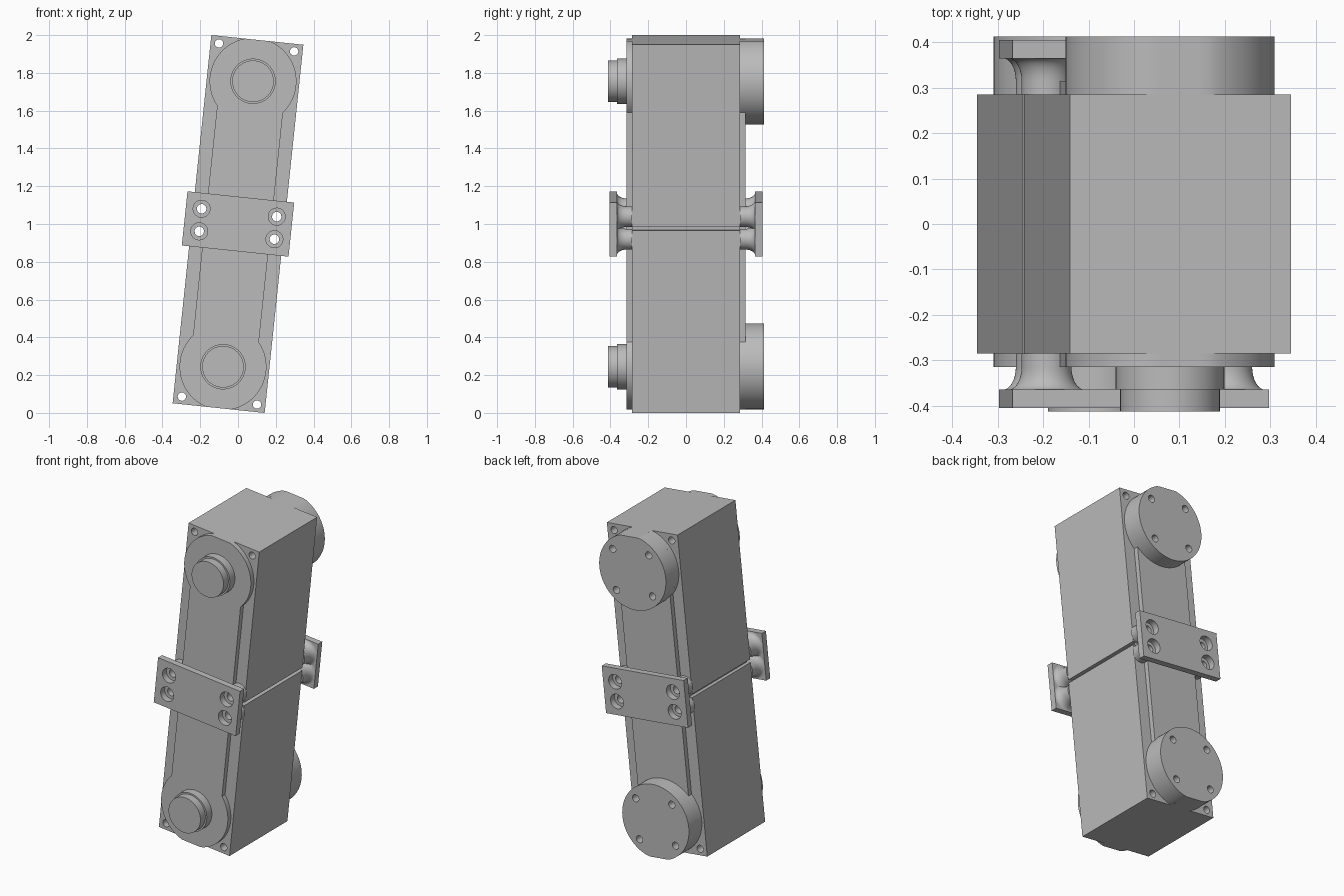
import bpy
import bmesh
from math import cos, sin, pi, radians, asin

cube = bpy.data.objects.get("Cube")
if cube:
    bpy.data.objects.remove(cube, do_unlink=True)

TILT = radians(6)
HALF_W, HALF_L, HALF_D = 0.245, 0.98, 0.285   # housing half sizes
HUB_Z, HUB_R, BAR = 0.76, 0.23, 0.175         # cover plate shape
COVER, PLATE_IN, PLATE_OUT = 0.315, 0.365, 0.405

grey = bpy.data.materials.new("machined_grey")
grey.use_nodes = True
grey.diffuse_color = (0.5, 0.5, 0.5, 1)
grey.node_tree.nodes["Principled BSDF"].inputs["Base Color"].default_value = (0.5, 0.5, 0.5, 1)


def finish(name, bm):
    """Turn a bmesh into a tilted, standing object."""
    bmesh.ops.recalc_face_normals(bm, faces=bm.faces)
    mesh = bpy.data.meshes.new(name)
    bm.to_mesh(mesh)
    bm.free()
    mesh.materials.append(grey)
    obj = bpy.data.objects.new(name, mesh)
    bpy.context.collection.objects.link(obj)
    obj.rotation_euler.y = TILT
    obj.location.z = 1
    return obj


def add_prism(bm, outline, y0, y1):
    """Extrude an (x, z) outline along y."""
    face = bm.faces.new([bm.verts.new((x, y0, z)) for x, z in outline])
    out = bmesh.ops.extrude_face_region(bm, geom=[face])
    verts = [g for g in out["geom"] if isinstance(g, bmesh.types.BMVert)]
    bmesh.ops.translate(bm, verts=verts, vec=(0, y1 - y0, 0))


def prism(name, outline, y0, y1):
    bm = bmesh.new()
    add_prism(bm, outline, y0, y1)
    return finish(name, bm)


def rect(w, z0, z1):
    return [(-w, z0), (w, z0), (w, z1), (-w, z1)]


def circle(x, z, r, n=48):
    return [(x + r * cos(2 * pi * i / n), z + r * sin(2 * pi * i / n)) for i in range(n)]


def trim(outline):
    """Flatten an outline where it passes the housing ends."""
    return [(x, max(-HALF_L, min(HALF_L, z))) for x, z in outline]


def lathe(name, profile, x, z, closed=False, n=48):
    """Revolve an (r, y) profile about a y-parallel axis."""
    bm = bmesh.new()
    rings = [[bm.verts.new((px, y, pz)) for px, pz in circle(x, z, r, n)] for r, y in profile]
    pairs = list(zip(rings, rings[1:]))
    if closed:
        pairs.append((rings[-1], rings[0]))
    else:
        bm.faces.new(rings[0])
        bm.faces.new(rings[-1])
    for a, b in pairs:
        for i in range(n):
            j = (i + 1) % n
            bm.faces.new((a[i], a[j], b[j], b[i]))
    return finish(name, bm)


def drill(obj, holes, y0, y1):
    """Cut round holes (x, z, r) between two depths."""
    bm = bmesh.new()
    for x, z, r in holes:
        add_prism(bm, circle(x, z, r, 32), y0, y1)
    cutter = finish("drill_cutter", bm)
    cutter.hide_render = True
    mod = obj.modifiers.new("holes", "BOOLEAN")
    mod.operation, mod.solver, mod.object = "DIFFERENCE", "EXACT", cutter
    bpy.context.view_layer.objects.active = obj
    bpy.ops.object.modifier_apply(modifier=mod.name)
    bpy.data.objects.remove(cutter, do_unlink=True)


def grid(dx, dz, r, cz=0):
    return [(sx * dx, cz + sz * dz, r) for sx in (-1, 1) for sz in (-1, 1)]


parts = []

# Housing with a narrow seam around its middle and bores through its depth
g, w = 0.01, HALF_W - 0.025
right = [(HALF_W, -HALF_L), (HALF_W, -g), (w, -g), (w, g), (HALF_W, g), (HALF_W, HALF_L)]
housing = prism("housing", right + [(-x, z) for x, z in reversed(right)], -HALF_D, HALF_D)
drill(housing, grid(0.2, 0.94, 0.022) + grid(0.2, 0.06, 0.025), -0.5, 0.5)
parts.append(housing)

# Cover plates: two round hubs joined by a straight bar
a0 = -asin((HUB_R ** 2 - BAR ** 2) ** 0.5 / HUB_R)
steps = 48
arc = [a0 + (pi - 2 * a0) * i / steps for i in range(steps + 1)]
top = [(HUB_R * cos(a), HUB_Z + HUB_R * sin(a)) for a in arc]
cover = trim(top + [(-x, -z) for x, z in top])
for side, s in (("front", -1), ("back", 1)):
    parts.append(prism(side + "_cover", cover, s * HALF_D, s * COVER))

for end, s in (("lower", -1), ("upper", 1)):
    # Stepped shaft on the front
    parts.append(lathe(end + "_shaft", [(0.12, -COVER), (0.12, -PLATE_IN),
                                        (0.11, -PLATE_IN), (0.11, -0.413)], 0, s * HUB_Z))
    # Output flange with four blind screw holes on the back
    flange = prism(end + "_flange", trim(circle(0, s * HUB_Z, HUB_R, 72)), COVER, 0.413)
    drill(flange, grid(0.125, 0.125, 0.022, s * HUB_Z), 0.36, 0.5)
    parts.append(flange)

# Mounting plates on flared spacers, front and back
for side, s in (("front", -1), ("back", 1)):
    plate = prism(side + "_mounting_plate", rect(0.284, -0.144, 0.144), s * PLATE_IN, s * PLATE_OUT)
    drill(plate, grid(0.2, 0.06, 0.045), s * 0.3, s * 0.5)
    parts.append(plate)
    flare = [(0.084 - 0.029 * sin(t), s * (PLATE_IN - 0.05 * (1 - cos(t))))
             for t in (i * pi / 16 for i in range(9))]
    profile = flare + [(0.055, s * HALF_D), (0.025, s * HALF_D), (0.025, s * PLATE_IN)]
    for x, z, _ in grid(0.2, 0.06, 0):
        parts.append(lathe(side + "_spacer", profile, x, z, closed=True))

# Smooth the round walls and keep the edges crisp
bpy.ops.object.select_all(action="DESELECT")
for obj in parts:
    obj.select_set(True)
bpy.context.view_layer.objects.active = parts[0]
bpy.ops.object.shade_smooth_by_angle(angle=radians(25))
